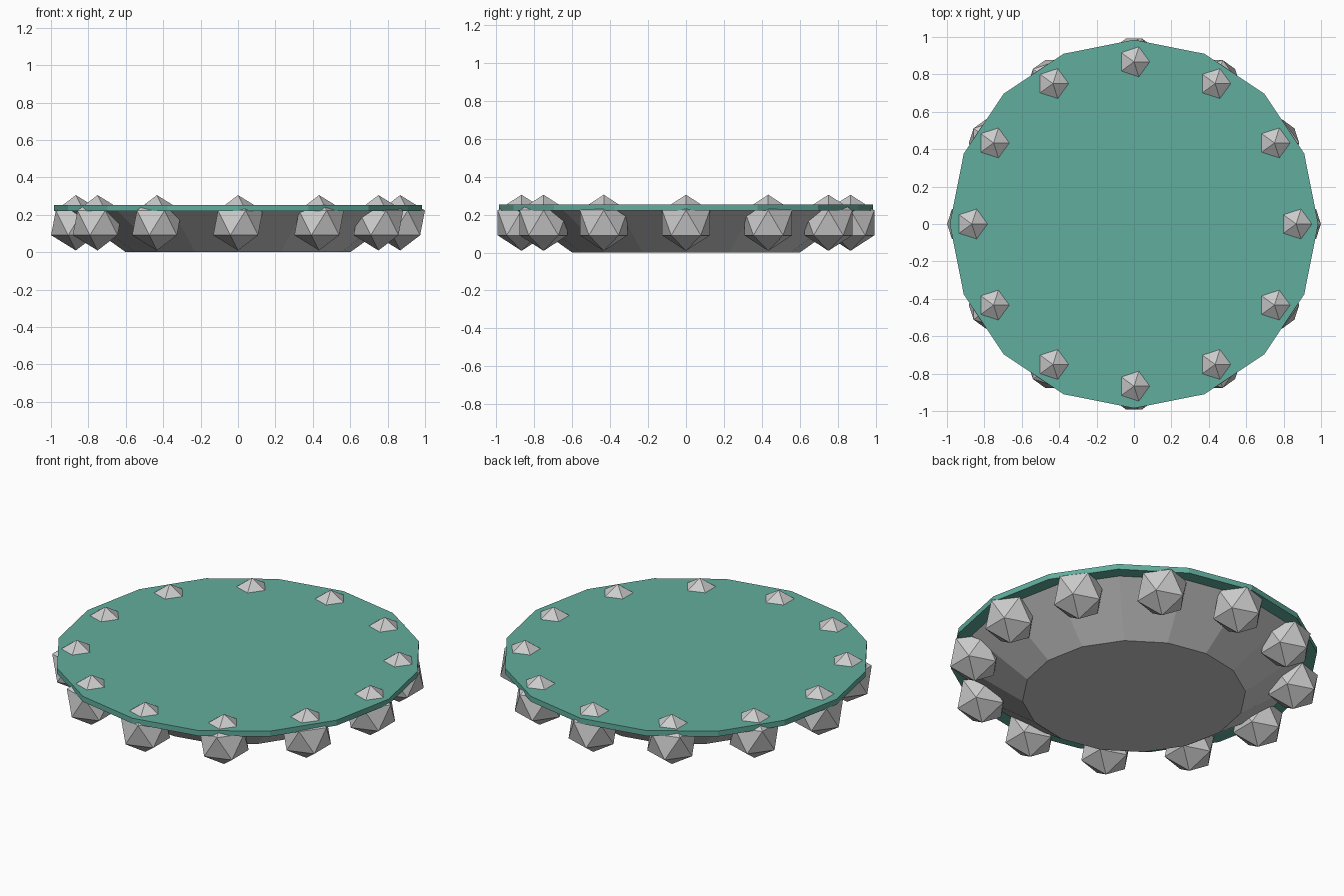
import bpy
from math import cos, sin, pi

if "Cube" in bpy.data.objects:
    bpy.data.objects.remove(bpy.data.objects["Cube"])

SIDES = 16
STONES = 12

# tapered basin under the water
bpy.ops.mesh.primitive_cone_add(vertices=SIDES, radius1=0.60, radius2=0.93,
                                depth=0.235, location=(0, 0, 0.1175))
bpy.context.object.name = "basin"

# thin green water disc
bpy.ops.mesh.primitive_cylinder_add(vertices=SIDES, radius=0.985, depth=0.032,
                                    location=(0, 0, 0.237))
water = bpy.context.object
water.name = "water_surface"
mat = bpy.data.materials.new("water_green")
mat.diffuse_color = (0.12, 0.42, 0.34, 1)
mat.use_nodes = True
mat.node_tree.nodes["Principled BSDF"].inputs["Base Color"].default_value = mat.diffuse_color
water.data.materials.append(mat)

# ring of faceted rim stones, all in the same orientation
for i in range(STONES):
    a = 2 * pi * i / STONES
    bpy.ops.mesh.primitive_ico_sphere_add(
        subdivisions=1, radius=0.148,
        location=(0.867 * cos(a), 0.867 * sin(a), 0.157))
    bpy.context.object.name = f"rim_stone_{i + 1}"
